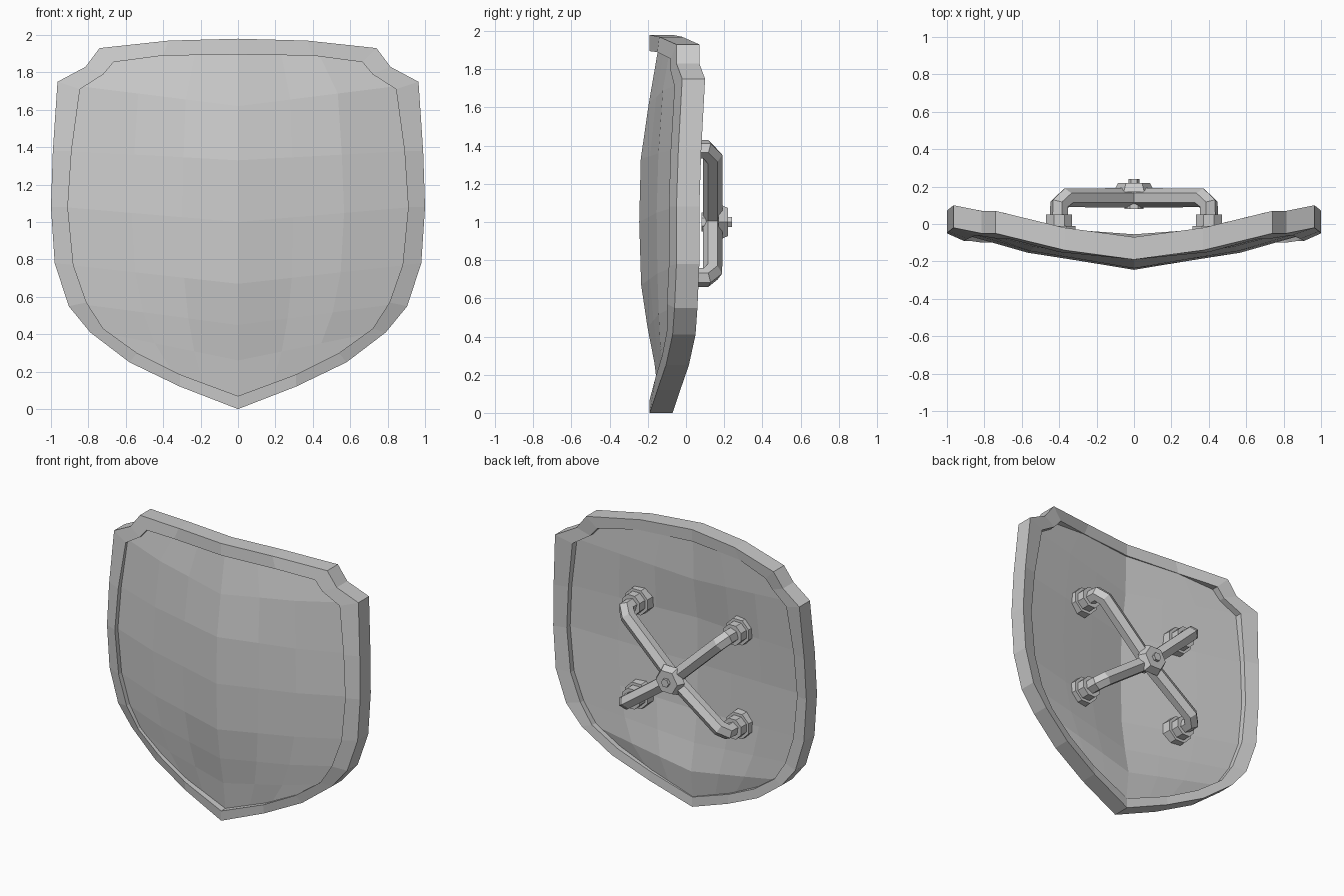
import bpy, bmesh
from math import pi
from mathutils import Matrix

if "Cube" in bpy.data.objects:
    bpy.data.objects.remove(bpy.data.objects["Cube"])


def finish(name, bm, recalc=True):
    if recalc:
        bmesh.ops.recalc_face_normals(bm, faces=bm.faces[:])
    me = bpy.data.meshes.new(name)
    bm.to_mesh(me)
    bm.free()
    ob = bpy.data.objects.new(name, me)
    bpy.context.collection.objects.link(ob)
    return ob


def mirror_half(half):
    # half outline from top centre to bottom centre -> full loop
    return half + [(-p[0],) + p[1:] for p in half[-2:0:-1]]


# Rim: outer outline (x, z, back y) and inner outline (x, z, depth offset)
outer = mirror_half([
    (0, 1.98, -.07), (.37, 1.97, -.02), (.74, 1.93, .07), (.815, 1.83, .07),
    (.965, 1.75, .10), (.99, 1.38, .08), (1.0, 1.08, .07), (.98, .78, .07),
    (.905, .55, .06), (.79, .41, .05), (.58, .25, .015), (.31, .12, -.03),
    (0, 0, -.07)])
inner = mirror_half([
    (0, 1.895, 0), (.40, 1.89, -.01), (.665, 1.855, -.03), (.72, 1.79, -.03),
    (.845, 1.71, -.04), (.89, 1.38, -.04), (.91, 1.08, -.04), (.88, .77, -.04),
    (.81, .57, -.04), (.72, .43, -.03), (.54, .30, -.02), (.31, .185, -.01),
    (0, .07, 0)])
DEPTH = .12
bm = bmesh.new()
rings = []
for (ox, oz, yb), (ix, iz, dy) in zip(outer, inner):
    rings.append([bm.verts.new(c) for c in (
        (ox, yb - DEPTH, oz), (ox, yb, oz),
        (ix, yb + dy * .6, iz), (ix, yb - DEPTH + dy, iz))])
for i, a in enumerate(rings):
    b = rings[(i + 1) % len(rings)]
    for j in range(4):
        k = (j + 1) % 4
        bm.faces.new((a[j], a[k], b[k], b[j]))
finish("shield_rim", bm)

# Domed panel: each row is centre (z, y) and edge (x, z, y)
rows = [
    (1.94, -.14, .71, 1.87, -.05), (1.62, -.195, .875, 1.73, -.03),
    (1.33, -.237, .91, 1.38, -.04), (1.0, -.245, .93, 1.08, -.05),
    (.67, -.235, .90, .77, -.05), (.45, -.202, .83, .56, -.06),
    (.26, -.165, .73, .41, -.07), (.045, -.14, .56, .27, -.105)]
cols = [-1, -.61, -.32, 0, .32, .61, 1]
bm = bmesh.new()
for back in (False, True):
    grid = []
    for r, (cz, cy, ex, ez, ey) in enumerate(rows):
        end = r in (0, len(rows) - 1)
        line = []
        for u in cols:
            t = abs(u)
            y = cy + (ey - cy) * t - (0 if end else .19 * t * t * (1 - t))
            if back:
                y += .06 if end or t == 1 else .11
            line.append(bm.verts.new((ex * u, y, cz + (ez - cz) * t)))
        grid.append(line)
    for a, b in zip(grid, grid[1:]):
        for j in range(len(cols) - 1):
            f = (a[j], b[j], b[j + 1], a[j + 1])
            bm.faces.new(f[::-1] if back else f)
finish("shield_panel", bm, recalc=False)


def disc(name, x, z, y0, y1, r0, r1, sides):
    # prism along y
    bm = bmesh.new()
    bmesh.ops.create_cone(bm, cap_ends=True, segments=sides, radius1=r0,
                          radius2=r1, depth=y1 - y0)
    bm.transform(Matrix.Translation((x, (y0 + y1) / 2, z))
                 @ Matrix.Rotation(-pi / 2, 4, 'X')
                 @ Matrix.Rotation(pi / sides, 4, 'Z'))
    return finish(name, bm)


# Crossed grip: four bent bars with stepped feet
HUB_Z = 1.0
for sx in (-1, 1):
    for tag, fz in (("upper", 1.38), ("lower", .71)):
        side = ("left", "right")[sx > 0] + "_" + tag
        fx = .40 * sx
        cu = bpy.data.curves.new("grip_bar_" + side, 'CURVE')
        cu.dimensions = '3D'
        cu.bevel_depth = .052
        cu.bevel_resolution = 1
        cu.use_fill_caps = True
        near = HUB_Z + (fz - HUB_Z) * .9
        path = [(0, .14, HUB_Z), (fx * .9, .14, near),
                (fx, .105, fz), (fx, -.09, fz)]
        sp = cu.splines.new('POLY')
        sp.points.add(len(path) - 1)
        for p, c in zip(sp.points, path):
            p.co = (*c, 1)
        sp.use_smooth = False
        ob = bpy.data.objects.new(cu.name, cu)
        bpy.context.collection.objects.link(ob)
        bpy.ops.object.select_all(action='DESELECT')
        ob.select_set(True)
        bpy.context.view_layer.objects.active = ob
        bpy.ops.object.convert(target='MESH')
        disc("grip_washer_" + side, fx, fz, -.12, -.01, .10, .095, 8)
        disc("grip_collar_" + side, fx, fz, -.01, .05, .075, .075, 8)

# Central hub, nut and pin
disc("hub_core", 0, HUB_Z, .08, .2, .055, .055, 8)
disc("hub_nut", 0, HUB_Z, .17, .22, .11, .085, 6)
disc("hub_pin", 0, HUB_Z, .2, .24, .03, .03, 6)
